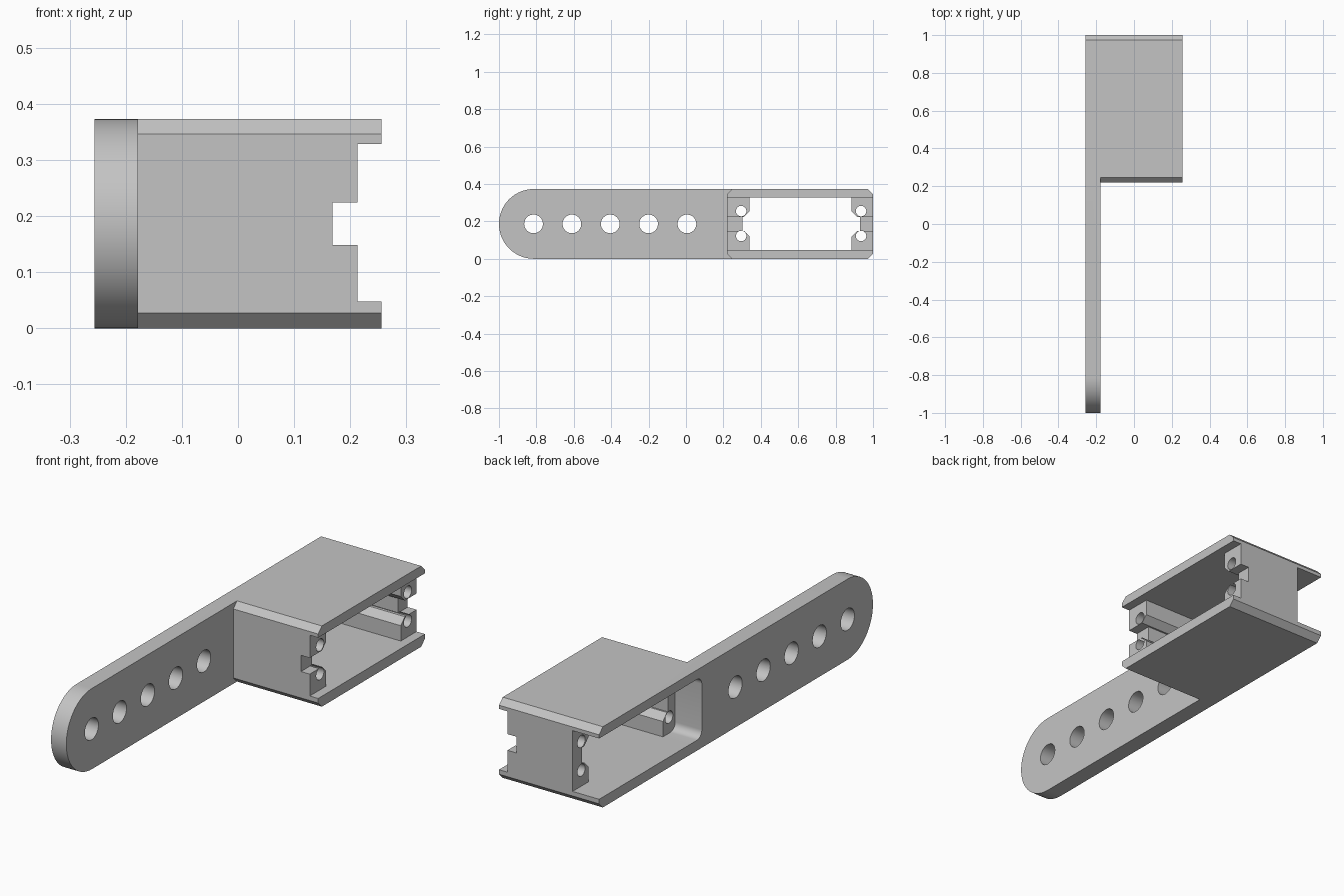
import bpy, bmesh, math

cube = bpy.data.objects.get("Cube")
if cube:
    bpy.data.objects.remove(cube, do_unlink=True)

H = 0.373            # height of arm and housing
MID = H / 2
X0, X1 = -0.256, 0.256
ARM_X = -0.178       # inner face of the arm
C = 0.027            # chamfer on the housing edges
LOW, HIGH = 0.048, 0.329   # inner faces of the two plates

grey = bpy.data.materials.new("plain_grey")
grey.use_nodes = True
grey.diffuse_color = (0.55, 0.55, 0.55, 1)
grey.node_tree.nodes["Principled BSDF"].inputs["Base Color"].default_value = (0.55, 0.55, 0.55, 1)


def prism(name, profile, xa, xb):
    """Extrude a (y, z) outline along x."""
    bm = bmesh.new()
    face = bm.faces.new([bm.verts.new((xa, y, z)) for y, z in profile])
    ext = bmesh.ops.extrude_face_region(bm, geom=[face])
    moved = [v for v in ext["geom"] if isinstance(v, bmesh.types.BMVert)]
    bmesh.ops.translate(bm, verts=moved, vec=(xb - xa, 0, 0))
    bmesh.ops.recalc_face_normals(bm, faces=bm.faces)
    mesh = bpy.data.meshes.new(name)
    bm.to_mesh(mesh)
    bm.free()
    mesh.materials.append(grey)
    obj = bpy.data.objects.new(name, mesh)
    bpy.context.collection.objects.link(obj)
    return obj


def arc(cy, cz, r, start, end, n):
    angles = [math.radians(start + (end - start) * i / n) for i in range(n + 1)]
    return [(cy + r * math.cos(a), cz + r * math.sin(a)) for a in angles]


def rect(ya, yb, za, zb):
    return [(ya, za), (yb, za), (yb, zb), (ya, zb)]


def combine(target, tool, operation):
    """Apply a boolean and remove the helper."""
    tool.hide_render = True
    mod = target.modifiers.new("boolean", "BOOLEAN")
    mod.operation, mod.solver, mod.object = operation, "EXACT", tool
    bpy.context.view_layer.objects.active = target
    bpy.ops.object.modifier_apply(modifier=mod.name)
    bpy.data.objects.remove(tool, do_unlink=True)


def cut(profile, xa=-0.4, xb=0.4):
    combine(bracket, prism("cutter", profile, xa, xb), "DIFFERENCE")


# Long arm with a round front end, running back to the chamfered rear edge
back_edge = [(1 - C, 0), (1, C), (1, H - C), (1 - C, H)]
bracket = prism("mounting_bracket",
                back_edge + arc(-1 + MID, MID, MID, 90, 270, 40), X0, ARM_X)

# Housing block beside the arm
front_edge = [(0.22 + C, H), (0.22, H - C), (0.22, C), (0.22 + C, 0)]
combine(bracket, prism("housing", back_edge + front_edge, ARM_X, X1), "UNION")

# Through window with a central channel between the screw posts
b = 0.03
lower = [(0.34, LOW), (0.885, LOW), (0.885, 0.149 - b), (0.885 + b, 0.149), (0.93, 0.149)]
lower = [(0.302, 0.149), (0.34 - b, 0.149), (0.34, 0.149 - b)] + lower
upper = [(y, H - 0.002 + 0.002 - z) for y, z in reversed(lower)]
cut([(y, z) for y, z in lower] + [(y, HIGH if z > 0.3 else z) for y, z in upper])

# Walls set back from the open side, with a notch at mid height
cut(rect(0.1, 1.2, LOW, HIGH), 0.213, 0.4)
cut(rect(0.1, 1.2, 0.149, 0.224), 0.168, 0.4)

# Recess on the arm side with rounded inner corners, open at the rear
r = 0.035
recess = [(1.2, LOW), (1.2, HIGH)]
recess += arc(0.25 + r, HIGH - r, r, 90, 180, 8)
recess += arc(0.25 + r, LOW + r, r, 180, 270, 8)
cut(recess, -0.4, -0.12)

# Row of arm holes
for i in range(5):
    cut(arc(-0.815 + 0.205 * i, MID, 0.05, 0, 352.5, 47))

# Screw holes through the four posts
for y in (0.295, 0.936):
    for z in (0.122, 0.255):
        cut(arc(y, z, 0.028, 0, 348.75, 31))

# Centre and shade
bpy.ops.object.select_all(action="DESELECT")
bracket.select_set(True)
bpy.context.view_layer.objects.active = bracket
bpy.ops.object.shade_smooth_by_angle(angle=math.radians(30))
